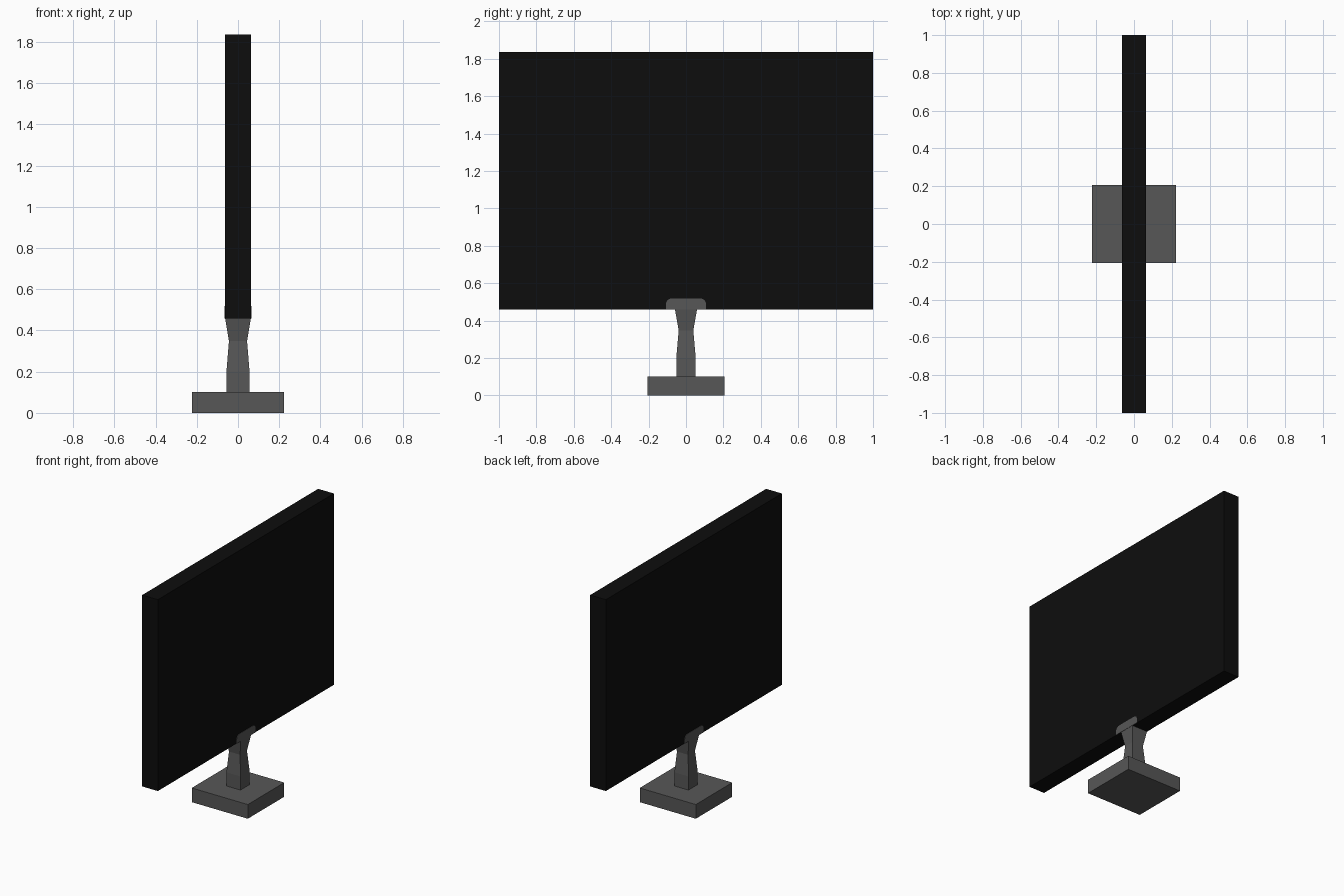
import bpy, bmesh, math

if "Cube" in bpy.data.objects:
    bpy.data.objects.remove(bpy.data.objects["Cube"])


def material(name, rgb):
    m = bpy.data.materials.new(name)
    m.diffuse_color = (*rgb, 1)
    m.use_nodes = True
    m.node_tree.nodes["Principled BSDF"].inputs["Base Color"].default_value = m.diffuse_color
    return m


black = material("screen black", (0.004, 0.004, 0.004))
grey = material("stand grey", (0.095, 0.095, 0.095))


def loft(name, rings, mat):
    """Solid through stacked flat rings of equal point count."""
    bm = bmesh.new()
    loops = [[bm.verts.new(p) for p in ring] for ring in rings]
    n = len(loops[0])
    for a, b in zip(loops, loops[1:]):
        for i in range(n):
            j = (i + 1) % n
            bm.faces.new((a[i], a[j], b[j], b[i]))
    bm.faces.new(loops[0][::-1])
    bm.faces.new(loops[-1])
    bmesh.ops.recalc_face_normals(bm, faces=bm.faces)
    me = bpy.data.meshes.new(name)
    bm.to_mesh(me)
    bm.free()
    me.materials.append(mat)
    ob = bpy.data.objects.new(name, me)
    bpy.context.collection.objects.link(ob)
    return ob


def rect(hx, hy, z):
    return [(-hx, -hy, z), (hx, -hy, z), (hx, hy, z), (-hx, hy, z)]


# Foot, waisted neck and display panel
loft("base", [rect(0.223, 0.207, 0), rect(0.223, 0.207, 0.102)], grey)
loft("neck", [rect(0.056, 0.052, 0.102), rect(0.056, 0.052, 0.2),
              rect(0.044, 0.039, 0.348), rect(0.0625, 0.059, 0.459)], grey)
loft("screen", [rect(0.0625, 1, 0.459), rect(0.0625, 1, 1.835)], black)

# Thin mounting plates with rounded top corners, one on each face
w, z0, z1, r = 0.107, 0.459, 0.518, 0.03
outline = [(-w, z0), (w, z0)]
for cy, start in ((w - r, 0), (r - w, 90)):
    for k in range(6):
        t = math.radians(start + 18 * k)
        outline.append((cy + r * math.cos(t), z1 - r + r * math.sin(t)))
for side, name in ((1, "mount_plate_right"), (-1, "mount_plate_left")):
    loft(name, [[(side * x, y, z) for y, z in outline] for x in (0.0605, 0.0645)], grey)
